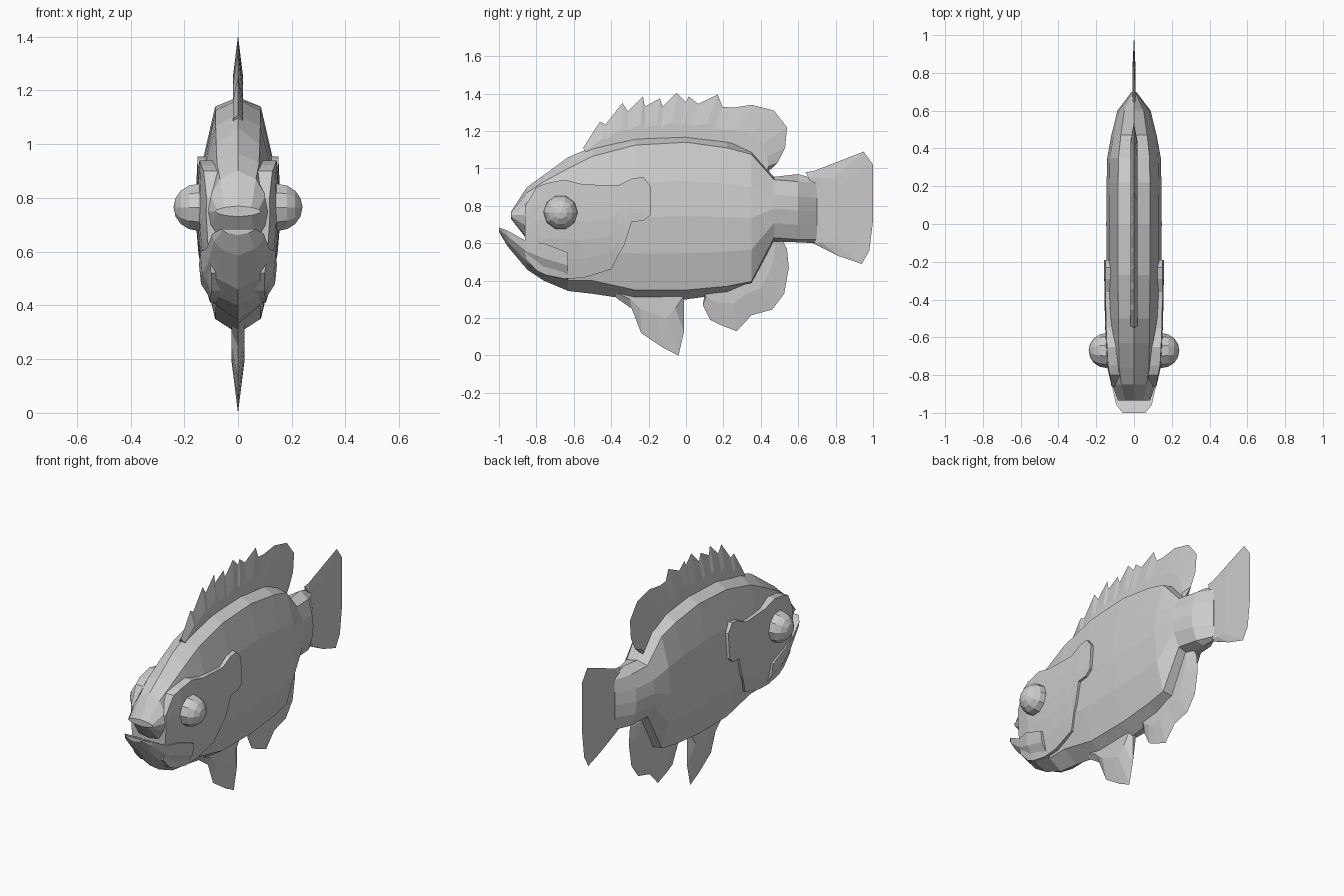
import bpy, bmesh, math
from mathutils import Matrix

if "Cube" in bpy.data.objects:
    bpy.data.objects.remove(bpy.data.objects["Cube"])


def finish(name, bm):
    bmesh.ops.remove_doubles(bm, verts=bm.verts, dist=0.0005)
    bmesh.ops.recalc_face_normals(bm, faces=bm.faces)
    me = bpy.data.meshes.new(name)
    bm.to_mesh(me)
    bm.free()
    ob = bpy.data.objects.new(name, me)
    bpy.context.collection.objects.link(ob)
    return ob


def loft(name, rings):
    bm = bmesh.new()
    rows = [[bm.verts.new(p) for p in r] for r in rings]
    n = len(rows[0])
    for a, b in zip(rows, rows[1:]):
        for i in range(n):
            j = (i + 1) % n
            bm.faces.new((a[i], a[j], b[j], b[i]))
    bm.faces.new(rows[0])
    bm.faces.new(rows[-1])
    return finish(name, bm)


def mirrored_ring(y, half):
    """Right-hand (x, z) points from top to bottom, completed on the left."""
    left = [(-x, z) for x, z in reversed(half) if x > 0]
    return [(x, y, z) for x, z in half + left]


def lerp(table, v):
    for (a, fa), (b, fb) in zip(table, table[1:]):
        if v <= b:
            t = max(0, (v - a) / (b - a))
            return fa + (fb - fa) * t
    return table[-1][1]


def along(path, t):
    """Point at fraction t of a (y, z) polyline."""
    d = [0]
    for a, b in zip(path, path[1:]):
        d.append(d[-1] + math.dist(a, b))
    return [lerp([(s, p[k]) for s, p in zip(d, path)], t * d[-1]) for k in (0, 1)]


def fin(name, base, edge, thick):
    """Fin that is thick at the root and sharp along its outer edge."""
    total = sum(math.dist(a, b) for a, b in zip(edge, edge[1:]))
    run, rings = 0, []
    for i, p in enumerate(edge):
        if i:
            run += math.dist(edge[i - 1], p)
        b = along(base, run / total)
        m = [b[k] + (p[k] - b[k]) * 0.4 for k in (0, 1)]
        rings.append([(thick, *b), (thick, *m), (0, *p), (-thick, *m), (-thick, *b)])
    return loft(name, rings)


# Body: y, top ridge, shoulder, lower shoulder, keel, half width
body = [
    (-0.935, .77, .765, .735, .73, .085), (-0.85, .90, .87, .63, .62, .115),
    (-0.76, .965, .93, .44, .40, .135), (-0.63, 1.06, 1.0, .40, .345, .14),
    (-0.5, 1.115, 1.065, .40, .33, .143), (-0.27, 1.165, 1.125, .35, .295, .145),
    (0, 1.175, 1.14, .35, .30, .147), (0.22, 1.15, 1.11, .37, .33, .145),
    (0.35, 1.09, 1.075, .395, .385, .142), (0.47, .955, .94, .63, .61, .12),
    (0.6, .97, .93, .62, .605, .088), (0.70, .94, .92, .62, .60, .012)]
rings = []
for y, zt, zs, zl, zb, w in body:
    h = zs - zl
    rings.append(mirrored_ring(y, [
        (0, zt), (.58 * w, zs), (.9 * w, zs - .26 * h), (w, zs - .5 * h),
        (.9 * w, zs - .75 * h), (.58 * w, zl), (0, zb)]))
loft("body", rings)

# Raised gill covers on both cheeks: y, top, bottom, half width
cover = [
    (-0.86, .80, .52, .119), (-0.80, .90, .455, .134), (-0.75, .92, .43, .145),
    (-0.65, .94, .41, .152), (-0.55, .915, .415, .155), (-0.40, .91, .46, .158),
    (-0.36, .91, .54, .158), (-0.33, .925, .59, .159), (-0.29, .945, .715, .16),
    (-0.23, .955, .72, .16), (-0.19, .905, .75, .16)]
bulge = [(.40, .66), (.58, .92), (.75, 1), (.95, .94)]
rings = []
for y, zt, zb, w in cover:
    zs = [zt + (zb - zt) * i / 5 for i in range(6)]
    rings.append(mirrored_ring(y, [(w * lerp(bulge, z), z) for z in zs]))
loft("gill_covers", rings)

# Protruding lower jaw: y, lip, lower side, chin, half width
jaw = [
    (-1.0, .685, .67, .662, .06), (-0.955, .668, .61, .585, .095),
    (-0.85, .61, .50, .46, .118), (-0.76, .60, .44, .40, .141),
    (-0.63, .55, .41, .348, .145)]
loft("lower_jaw", [mirrored_ring(y, [
    (.6 * w, zt), (w, zt), (.95 * w, (zt + zl) / 2), (.65 * w, zl), (0, zb)])
    for y, zt, zl, zb, w in jaw])

# Eyes
for side, sx in (("right", 1), ("left", -1)):
    bm = bmesh.new()
    bmesh.ops.create_uvsphere(
        bm, u_segments=10, v_segments=8, radius=.092,
        matrix=Matrix.Translation((sx * .148, -.67, .765)) @ Matrix.Rotation(math.pi / 2, 4, 'Y'))
    finish(side + "_eye", bm)

# Fins: root line and outer edge as (y, z)
fin("dorsal_fin",
    [(-.53, 1.08), (-.27, 1.14), (0, 1.15), (.22, 1.12), (.35, 1.06), (.43, .97)],
    [(-.55, 1.11), (-.46, 1.25), (-.43, 1.235), (-.34, 1.35), (-.31, 1.305),
     (-.23, 1.385), (-.22, 1.33), (-.14, 1.375), (-.125, 1.33), (-.05, 1.405),
     (0, 1.355), (.015, 1.385), (.065, 1.345), (.17, 1.395), (.195, 1.33),
     (.25, 1.325), (.35, 1.34), (.47, 1.31), (.54, 1.22), (.53, 1.11),
     (.49, 1.03), (.44, .99)], .019)
fin("tail_fin", [(.66, .94), (.69, .77), (.66, .61)],
    [(.64, .98), (.68, .985), (.95, 1.09), (1, 1.02), (1, .72), (.98, .56),
     (.94, .49), (.82, .53), (.68, .60)], .009)
fin("anal_fin", [(.1, .34), (.2, .36), (.34, .42), (.45, .61)],
    [(.1, .31), (.09, .27), (.13, .19), (.18, .165), (.27, .13), (.35, .215),
     (.46, .245), (.525, .33), (.55, .47), (.54, .57), (.52, .61)], .022)
fin("pelvic_fin", [(-.36, .34), (-.01, .33)],
    [(-.39, .32), (-.29, .25), (-.24, .12), (-.12, .04), (-.04, 0), (-.01, .13),
     (-.01, .31)], .025)
